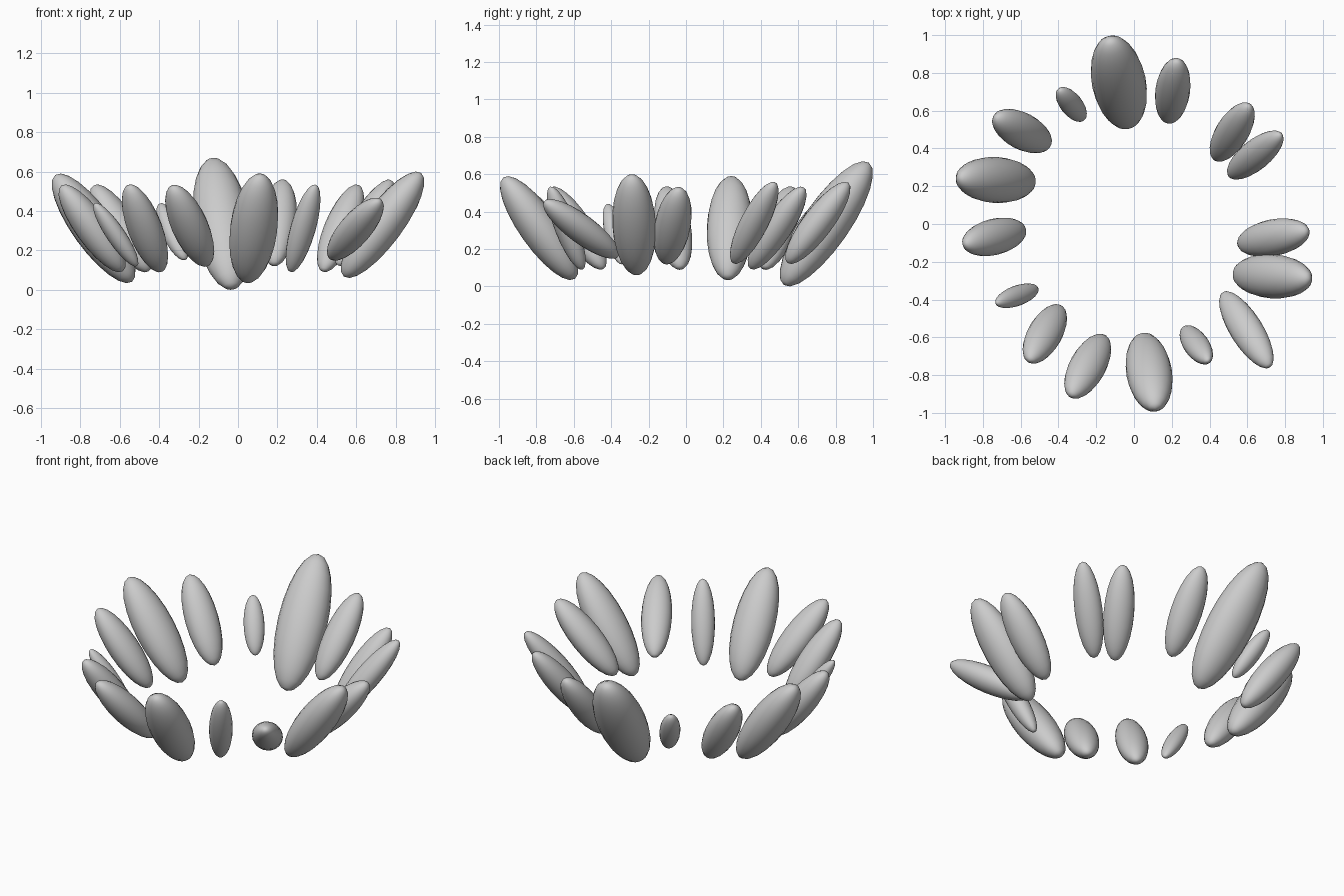
import bpy
from math import radians, sqrt, acos
from mathutils import Matrix, Vector

# Each petal: centre x, y, z, outward heading, plan reach, half width, half height
petals = [
    (-0.08, 0.75, 0.335, 102, 0.253, 0.143, 0.335),
    (0.205, 0.705, 0.34, 82, 0.176, 0.092, 0.22),
    (0.52, 0.487, 0.312, 58, 0.178, 0.087, 0.222),
    (0.642, 0.365, 0.34, 39, 0.182, 0.080, 0.22),
    (0.738, -0.072, 0.325, 11, 0.195, 0.097, 0.207),
    (0.733, -0.277, 0.33, -4, 0.2125, 0.117, 0.27),
    (0.595, -0.56, 0.308, -58, 0.235, 0.087, 0.16),
    (0.33, -0.64, 0.312, -54, 0.119, 0.067, 0.223),
    (0.08, -0.785, 0.312, -80, 0.212, 0.121, 0.278),
    (-0.245, -0.753, 0.325, -119, 0.190, 0.096, 0.208),
    (-0.472, -0.582, 0.312, -120, 0.175, 0.091, 0.223),
    (-0.62, -0.38, 0.28, -160, 0.121, 0.054, 0.162),
    (-0.74, -0.068, 0.312, -166, 0.174, 0.096, 0.223),
    (-0.732, 0.233, 0.312, 177, 0.213, 0.122, 0.278),
    (-0.593, 0.492, 0.312, 152, 0.172, 0.097, 0.223),
    (-0.332, 0.633, 0.295, 129, 0.109, 0.059, 0.145),
]


def petal(x, y, z, heading, reach, width, height):
    """Stretched sphere leaning outward, fitted to its reach and height."""
    thick = 0.87 * width
    length = sqrt(reach**2 + height**2 - thick**2)
    tilt = acos(sqrt((reach**2 - thick**2) / (length**2 - thick**2)))
    bpy.ops.mesh.primitive_uv_sphere_add(segments=20, ring_count=12, radius=1)
    ob = bpy.context.object
    ob.name = "petal"
    # poles lie along the long axis
    ob.matrix_world = (Matrix.Translation(Vector((x, y, z)))
                       @ Matrix.Rotation(radians(heading), 4, 'Z')
                       @ Matrix.Rotation(radians(90) - tilt, 4, 'Y')
                       @ Matrix.Diagonal((thick, width, length, 1)))
    bpy.ops.object.shade_smooth()


# Ring of petals
for p in petals:
    petal(*p)
